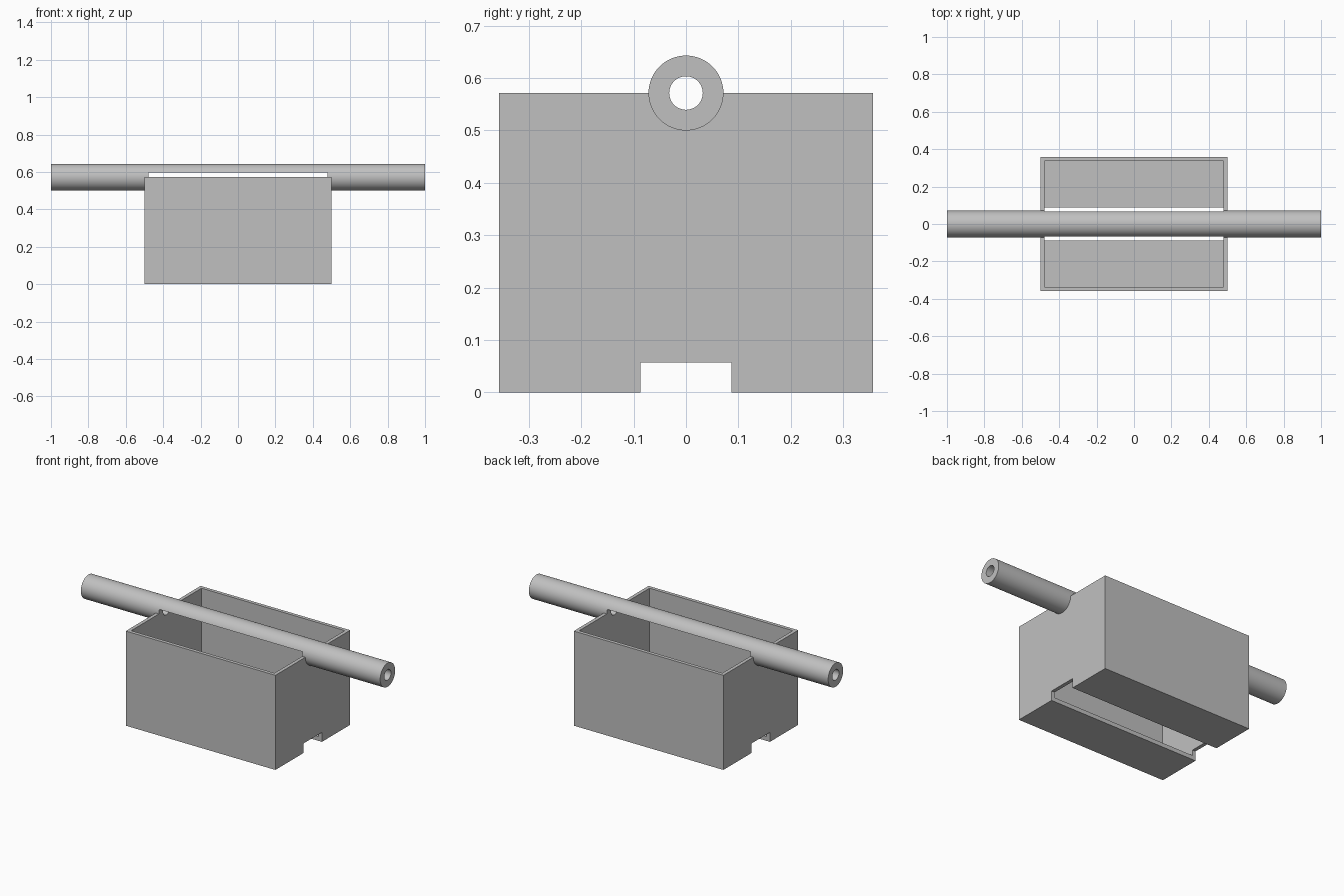
import bpy
import math

if "Cube" in bpy.data.objects:
    bpy.data.objects.remove(bpy.data.objects["Cube"], do_unlink=True)

LENGTH, DEPTH, HEIGHT = 1.0, 0.714, 0.5715   # box outside
WALL, FLOOR, POCKET_TOP = 0.0214, 0.025, 0.597
SLOT_WIDTH, SLOT_HEIGHT = 0.174, 0.0575
PIPE_RADIUS, BORE_RADIUS = 0.0715, 0.032

grey = bpy.data.materials.new("plain grey")
grey.use_nodes = True
colour = (0.53, 0.53, 0.53, 1)
grey.diffuse_color = colour
grey.node_tree.nodes["Principled BSDF"].inputs["Base Color"].default_value = colour


def block(name, size, bottom):
    """Box centred on x and y, standing at the given height."""
    bpy.ops.mesh.primitive_cube_add(size=1, location=(0, 0, bottom + size[2] / 2))
    return finish(name, size)


def rod(name, radius, length):
    """Cylinder along x, centred on the box rim."""
    bpy.ops.mesh.primitive_cylinder_add(vertices=64, radius=radius, depth=length,
                                        location=(0, 0, HEIGHT),
                                        rotation=(0, math.pi / 2, 0))
    return finish(name, (1, 1, 1))


def finish(name, scale):
    ob = bpy.context.object
    ob.name = name
    ob.scale = scale
    bpy.ops.object.transform_apply(location=True, rotation=True, scale=True)
    ob.data.materials.append(grey)
    return ob


def cut(target, *cutters):
    bpy.ops.object.select_all(action='DESELECT')
    bpy.context.view_layer.objects.active = target
    target.select_set(True)
    for cutter in cutters:
        mod = target.modifiers.new("cut", 'BOOLEAN')
        mod.operation = 'DIFFERENCE'
        mod.solver = 'EXACT'
        mod.object = cutter
        bpy.ops.object.modifier_apply(modifier=mod.name)


# Main parts
box = block("open_box", (LENGTH, DEPTH, HEIGHT), 0)
pipe = rod("cross_pipe", PIPE_RADIUS, 2.0)

# Cutters: hollow interior, bottom slot, pipe seat and pipe bore
pocket = block("pocket_cutter",
               (LENGTH - 2 * WALL, DEPTH - 2 * WALL, POCKET_TOP - FLOOR), FLOOR)
slot = block("slot_cutter", (LENGTH + 0.2, SLOT_WIDTH, SLOT_HEIGHT + 0.1), -0.1)
seat = rod("seat_cutter", PIPE_RADIUS, 2.2)
bore = rod("bore_cutter", BORE_RADIUS, 2.2)

cut(box, pocket, slot, seat)
cut(pipe, bore, pocket)

for cutter in (pocket, slot, seat, bore):
    bpy.data.objects.remove(cutter, do_unlink=True)

# Smooth round surfaces, sharp corners
for part in (box, pipe):
    bpy.ops.object.select_all(action='DESELECT')
    bpy.context.view_layer.objects.active = part
    part.select_set(True)
    bpy.ops.object.shade_smooth_by_angle(angle=math.radians(30))
